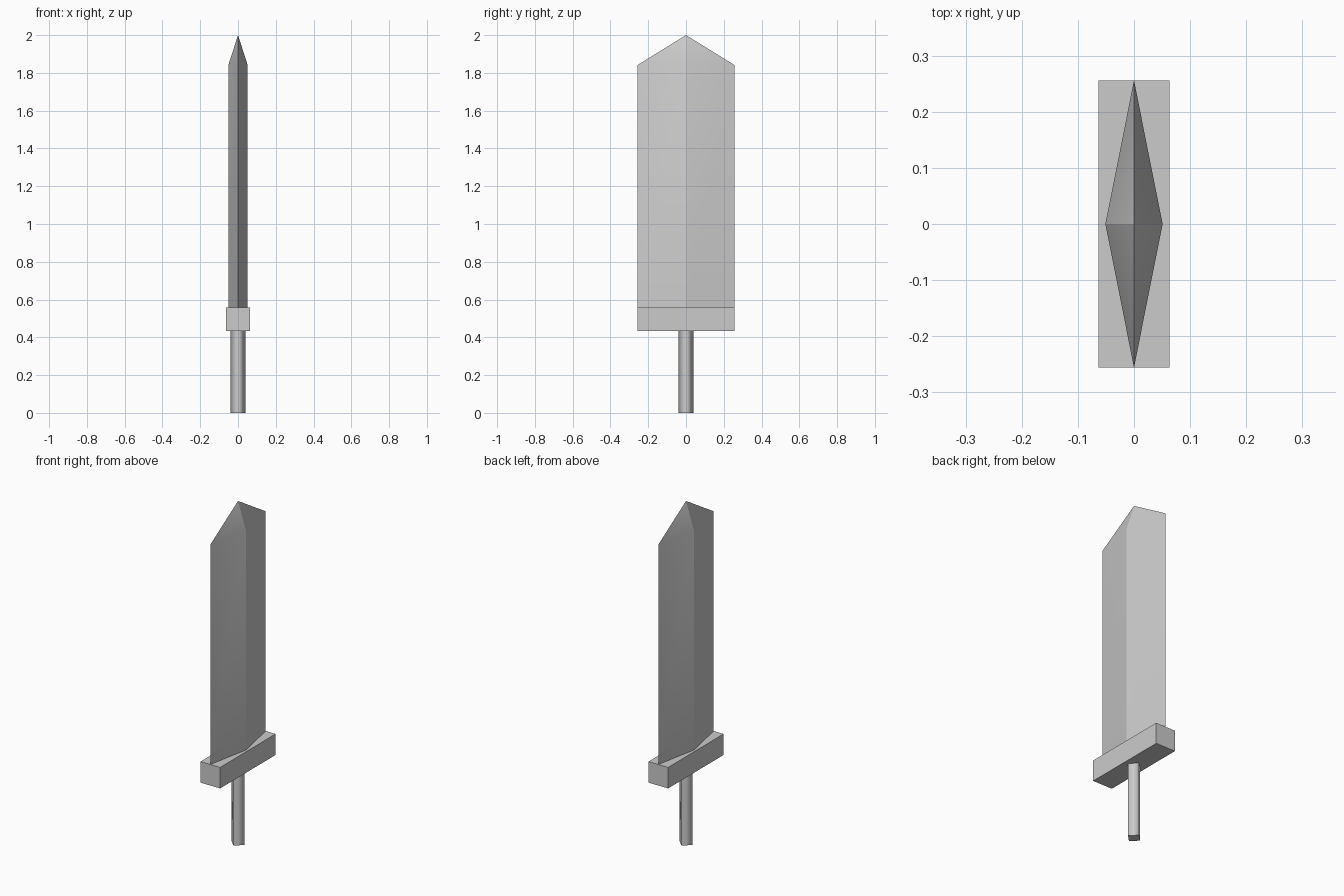
import bpy, bmesh

if "Cube" in bpy.data.objects:
    bpy.data.objects.remove(bpy.data.objects["Cube"])


def make_object(name, bm, smooth=False, sharp=None):
    """Finish a bmesh; optionally smooth it, keeping the chosen edges sharp."""
    bmesh.ops.recalc_face_normals(bm, faces=bm.faces)
    for f in bm.faces:
        f.smooth = smooth
    if sharp:
        for e in bm.edges:
            e.smooth = not sharp(e)
    mesh = bpy.data.meshes.new(name)
    bm.to_mesh(mesh)
    bm.free()
    obj = bpy.data.objects.new(name, mesh)
    bpy.context.collection.objects.link(obj)
    return obj


def diamond_prism(rx, ry, z0, z1, tip=None):
    """Diamond section swept from z0 to z1, closed flat or by a pointed tip."""
    bm = bmesh.new()
    corners = [(rx, 0), (0, ry), (-rx, 0), (0, -ry)]
    low, high = [[bm.verts.new((x, y, z)) for x, y in corners] for z in (z0, z1)]
    bm.faces.new(low[::-1])
    apex = bm.verts.new((0, 0, tip)) if tip else None
    for i in range(4):
        j = (i + 1) % 4
        bm.faces.new((low[i], low[j], high[j], high[i]))
        if apex:
            bm.faces.new((high[i], high[j], apex))
    if not apex:
        bm.faces.new(high)
    return bm


def is_level(e):
    return abs(e.verts[0].co.z - e.verts[1].co.z) < 1e-4


GUARD_LOW, GUARD_TOP, SHOULDER = 0.434, 0.557, 1.842

# Blade: sharp ridges and cutting edges, softened shoulder below the tip
make_object("blade", diamond_prism(0.051, 0.256, GUARD_TOP, SHOULDER, tip=2.0),
            smooth=True,
            sharp=lambda e: not is_level(e) or e.verts[0].co.z < SHOULDER - 0.1)

# Guard: plain rectangular block
bm = bmesh.new()
bmesh.ops.create_cube(bm, size=1)
bmesh.ops.scale(bm, vec=(0.127, 0.512, GUARD_TOP - GUARD_LOW), verts=bm.verts)
bmesh.ops.translate(bm, vec=(0, 0, (GUARD_LOW + GUARD_TOP) / 2), verts=bm.verts)
make_object("guard", bm)

# Grip: four-sided rod, shaded round, with flat ends
make_object("grip", diamond_prism(0.041, 0.041, 0, GUARD_LOW),
            smooth=True, sharp=is_level)
